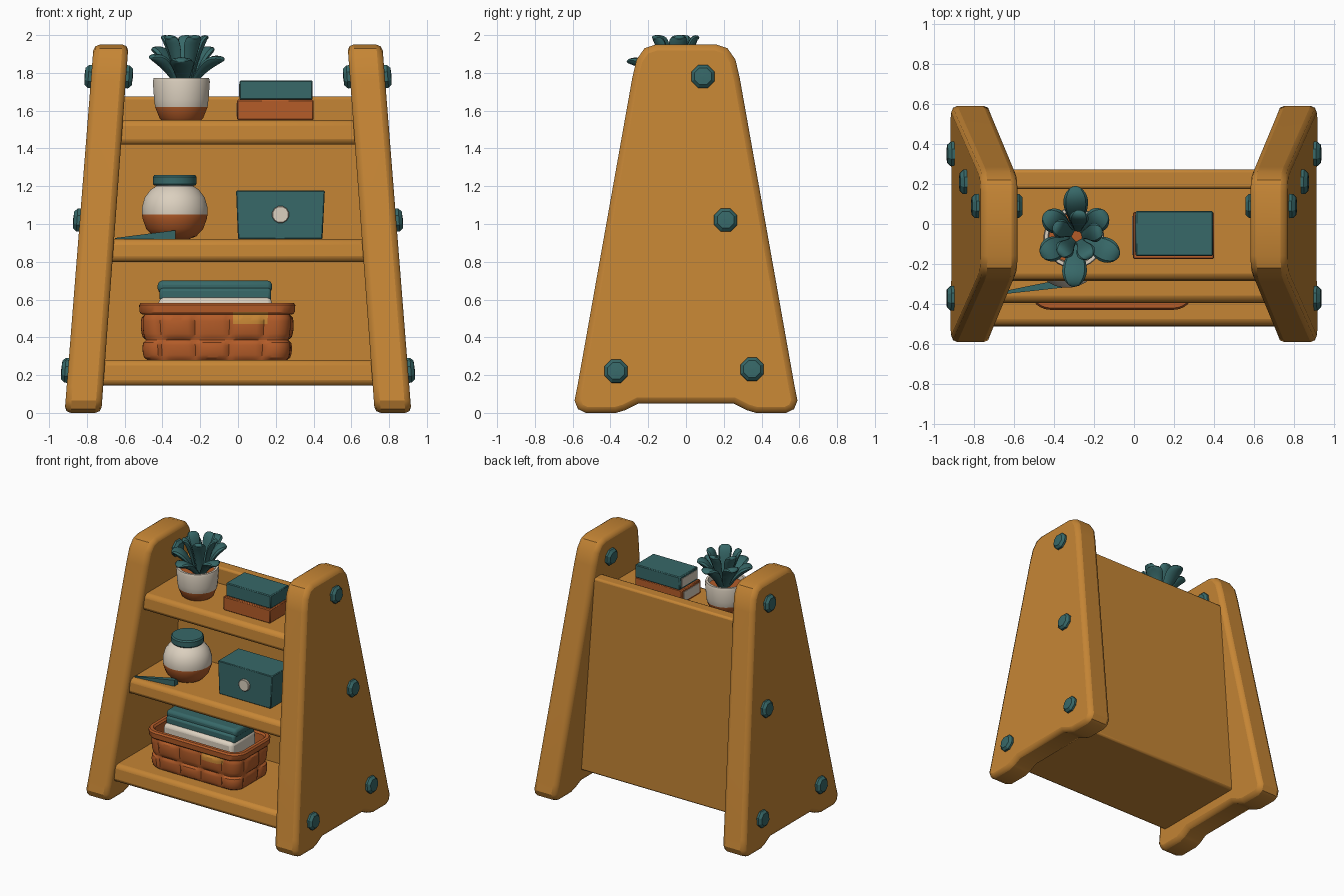
import bpy, bmesh, math
from math import pi, sin, cos, radians
from mathutils import Matrix, Vector

if "Cube" in bpy.data.objects:
    bpy.data.objects.remove(bpy.data.objects["Cube"])


def mat(name, r, g, b):
    m = bpy.data.materials.new(name)
    m.diffuse_color = (r, g, b, 1)
    m.use_nodes = True
    m.node_tree.nodes["Principled BSDF"].inputs["Base Color"].default_value = m.diffuse_color
    return m


WOOD = mat("honey_wood", 0.56, 0.235, 0.035)
TEAL = mat("dark_teal", 0.038, 0.138, 0.138)
CLAY = mat("terracotta", 0.46, 0.108, 0.022)
CREAM = mat("cream", 0.71, 0.63, 0.52)


def build(name, verts, faces, mats, bevel=0, segs=2, rule=None, matrix=None):
    me = bpy.data.meshes.new(name)
    bm = bmesh.new()
    vs = [bm.verts.new(v) for v in verts]
    for f in faces:
        bm.faces.new([vs[i] for i in f])
    bmesh.ops.remove_doubles(bm, verts=bm.verts, dist=1e-5)
    bmesh.ops.recalc_face_normals(bm, faces=bm.faces)
    if rule:
        for f in bm.faces:
            f.material_index = rule(f.calc_center_median())
    bm.to_mesh(me)
    bm.free()
    for m in mats:
        me.materials.append(m)
    ob = bpy.data.objects.new(name, me)
    bpy.context.collection.objects.link(ob)
    if matrix:
        ob.matrix_world = matrix
    if bevel:
        b = ob.modifiers.new("bevel", 'BEVEL')
        b.width, b.segments = bevel, segs
        b.limit_method, b.angle_limit = 'ANGLE', radians(50)
        b.use_clamp_overlap = False
    return ob


def prism(name, profile, left, right, m, bevel=0, segs=2):
    """Side (y, z) profile stretched between two leaning x limits."""
    n = len(profile)
    verts = [(left(z), y, z) for y, z in profile] + [(right(z), y, z) for y, z in profile]
    faces = [list(range(n)), list(range(2 * n - 1, n - 1, -1))]
    faces += [(i, (i + 1) % n, (i + 1) % n + n, i + n) for i in range(n)]
    return build(name, verts, faces, [m], bevel, segs)


def box(name, x, y, z, m, bevel=0.0, segs=2):
    prof = [(y[0], z[0]), (y[1], z[0]), (y[1], z[1]), (y[0], z[1])]
    return prism(name, prof, lambda q: x[0], lambda q: x[1], m, bevel, segs)


def loft(name, rings, mats, **kw):
    n = len(rings[0])
    verts = [p for r in rings for p in r]
    faces = [(k * n + i, k * n + (i + 1) % n, (k + 1) * n + (i + 1) % n, (k + 1) * n + i)
             for k in range(len(rings) - 1) for i in range(n)]
    faces += [list(range(n)), list(range((len(rings) - 1) * n, len(rings) * n))]
    return build(name, verts, faces, mats, **kw)


def lathe(name, profile, mats, sides=28, **kw):
    rings = [[(r * cos(2 * pi * (i + .5) / sides), r * sin(2 * pi * (i + .5) / sides), z)
              for i in range(sides)] for r, z in profile]
    return loft(name, rings, mats, **kw)


def depth(z): return 0.60 - 0.178 * z      # half depth of the side panels
def outer(z): return 0.918 - 0.079 * z
def inner(z): return 0.724 - 0.074 * z
def reach(z): return inner(z) + 0.03


# leaning side panels with feet
half = [(0.25, 0.05), (0.32, 0.015), (0.37, 0), (0.53, 0), (0.572, 0.02), (0.59, 0.065),
        (0.575, 0.14), (0.285, 1.77), (0.262, 1.87), (0.22, 1.93), (0.16, 1.95)]
outline = half + [(-y, z) for y, z in reversed(half)]
prism("side_panel_right", outline, inner, outer, WOOD, 0.032)
prism("side_panel_left", outline, lambda z: -outer(z), lambda z: -inner(z), WOOD, 0.032)

# shelves and upright back board
for label, z0, z1 in (("bottom", 0.145, 0.28), ("middle", 0.80, 0.92), ("top", 1.42, 1.55)):
    front = -depth(z0) + 0.06
    prof = [(front, z0), (0.22, z0), (0.22, z1), (front + 0.01, z1)]
    prism(label + "_shelf", prof, lambda z: -reach(z), reach, WOOD, 0.03)
prism("back_board", [(0.175, 0.145), (0.272, 0.145), (0.272, 1.675), (0.175, 1.675)],
      lambda z: -reach(z), reach, WOOD, 0.015)

# faceted bolt caps
cap = [(0.066, -0.02), (0.066, 0.015), (0.048, 0.033), (0.001, 0.036)]
for s in (1, -1):
    for i, (y, z, face, out) in enumerate([(0.09, 1.78, outer, 1), (0.09, 1.78, inner, -1),
                                           (0.21, 1.02, outer, 1), (-0.37, 0.22, outer, 1),
                                           (0.35, 0.23, outer, 1)]):
        axis = Vector((s * out, 0, out * 0.078))
        m = Matrix.Translation((s * face(z), y, z)) @ axis.to_track_quat('Z', 'Y').to_matrix().to_4x4()
        lathe(f"bolt_{'right' if s > 0 else 'left'}_{i}", cap, [TEAL], 8, matrix=m)

# two-tone plant pot
pot = [(0.10, 1.545), (0.116, 1.56), (0.14, 1.62), (0.145, 1.66), (0.152, 1.755), (0.147, 1.773),
       (0.13, 1.773), (0.125, 1.735)]
lathe("plant_pot", pot, [CREAM, CLAY], rule=lambda c: int(c.z < 1.62 or 1.73 < c.z < 1.74),
      matrix=Matrix.Translation((-0.30, -0.07, 0)))


# succulent leaves in two whorls, broad and blunt towards the tip
def leaf(name, angle, length, rise, width):
    rings = []
    for k in range(15):
        t = 1 - (1 - k / 14) ** 1.6
        w = width * max(0.03, (0.42 + 0.58 * sin(pi * min(t / 1.4, 1)) ** 2) * (1 - t ** 7) ** 0.55)
        r, z = 0.03 + (length - 0.03) * t, 1.72 + rise * sin(t * pi * 0.55)
        slope = math.atan2(rise * 0.55 * pi * cos(t * pi * 0.55), length)
        ring = []
        for j in range(10):
            a = 2 * pi * j / 10
            u, v = w * cos(a), 0.42 * w * sin(a) + 0.12 * w * abs(cos(a))
            ring.append((r - v * sin(slope), u, z + v * cos(slope)))
        rings.append(ring)
    loft(name, rings, [TEAL], matrix=Matrix.Translation((-0.285, -0.06, 0)) @ Matrix.Rotation(angle, 4, 'Z'))


for i, (deg, length, rise) in enumerate([(92, 0.25, 0.20), (146, 0.20, 0.20), (208, 0.205, 0.16),
                                         (266, 0.255, 0.14), (334, 0.235, 0.15), (38, 0.19, 0.20)]):
    leaf(f"outer_leaf_{i}", radians(deg), length, rise, 0.064)
for i in range(5):
    leaf(f"inner_leaf_{i}", 2 * pi * i / 5 + 0.2, 0.13, 0.265, 0.05)


# stacked books with page ends facing left
def book(name, x, y, z, m):
    box(name + "_cover", x, y, z, m, 0.006, 1)
    box(name + "_pages", (x[0] - 0.004, x[0] + 0.02), (y[0] + 0.02, y[1] - 0.02),
        (z[0] + 0.018, z[1] - 0.018), CREAM)


book("lower_book", (-0.005, 0.40), (-0.175, 0.06), (1.55, 1.658), CLAY)
book("upper_book", (0.008, 0.395), (-0.16, 0.065), (1.658, 1.76), TEAL)

# round jar with lid
jar = [(0.07, 0.918), (0.115, 0.935), (0.152, 0.975), (0.172, 1.03), (0.174, 1.05), (0.174, 1.09),
       (0.16, 1.14), (0.13, 1.18), (0.10, 1.20), (0.10, 1.22)]
at_jar = Matrix.Translation((-0.335, -0.145, 0))
lathe("jar", jar, [CREAM, CLAY], rule=lambda c: int(c.z < 1.05), matrix=at_jar)
lathe("jar_lid", [(0.108, 1.203), (0.116, 1.212), (0.116, 1.25), (0.108, 1.26)], [TEAL], matrix=at_jar)

# slim leaf lying along the shelf beside the jar
blade = [(-0.65, -0.35, 0.915), (-0.65, -0.335, 0.915), (-0.33, -0.27, 0.918), (-0.33, -0.315, 0.918),
         (-0.65, -0.35, 0.926), (-0.65, -0.335, 0.926), (-0.33, -0.27, 0.967), (-0.33, -0.315, 0.967)]
build("fallen_leaf", blade, [(0, 1, 2, 3), (7, 6, 5, 4), (0, 4, 5, 1), (1, 5, 6, 2), (2, 6, 7, 3),
                             (3, 7, 4, 0)], [TEAL])

# keepsake box with flat round clasp
prism("storage_box", [(-0.235, 0.92), (0.02, 0.92), (0.02, 1.177), (-0.235, 1.177)],
      lambda z: 0.0 - 0.04 * (z - 0.92), lambda z: 0.447 + 0.05 * (z - 0.92), TEAL, 0.005, 1)
lathe("box_clasp", [(0.046, -0.01), (0.046, 0.014), (0.042, 0.018)], [CREAM], 12,
      matrix=Matrix.Translation((0.225, -0.235, 1.05)) @ Matrix.Rotation(pi / 2, 4, 'X'))


# woven basket
def around(s, hx, hy, r=0.08):
    """Point and outward normal at fraction s along a rounded rectangle."""
    cx, cy, q = hx - r, hy - r, pi * r / 2
    centres = [(-cx, -cy), (cx, -cy), (cx, cy), (-cx, cy)]
    d = s * (4 * (cx + cy) + 4 * q)
    for k in range(4):
        ang, side = (k - 1) * pi / 2, 2 * (cy if k % 2 else cx)
        c, n = centres[k], (cos(ang), sin(ang))
        if d <= side:
            return c[0] - n[1] * d + n[0] * r, c[1] + n[0] * d + n[1] * r, n
        d -= side
        if d <= q or k == 3:
            c, a = centres[(k + 1) % 4], ang + d / r
            return c[0] + cos(a) * r, c[1] + sin(a) * r, (cos(a), sin(a))
        d -= q


def basket_ring(z, offset):
    ring = []
    for i in range(120):
        x, y, n = around(i / 120, 0.37 + 0.06 * (z - 0.28), 0.19 + 0.06 * (z - 0.28))
        o = offset(i)
        ring.append((-0.11 + x + n[0] * o, -0.195 + y + n[1] * o, z))
    return ring


rings = []
for row, (za, zb) in enumerate(((0.28, 0.385), (0.385, 0.52))):
    for k in range(9):
        v = sin(pi * k / 8) ** 0.35 if 0 < k < 8 else 0
        rings.append(basket_ring(za + (zb - za) * k / 8 + (0.0005 if k == 0 and row else 0),
                     lambda i: v * (max(0, sin(pi * (i % 10) / 10)) ** 0.35)
                     * (0.024 if (i // 10 + row) % 2 else 0.014)))
for z, o in ((0.523, 0.018), (0.535, 0.026), (0.57, 0.026), (0.583, 0.016), (0.583, -0.008),
             (0.57, -0.018), (0.42, -0.018)):
    rings.append(basket_ring(z, lambda i: o))
loft("woven_basket", rings, [CLAY, WOOD],
     rule=lambda c: int(c.y < -0.37 and -0.03 < c.x < 0.15 and 0.47 < c.z < 0.53))

# folded cloths in the basket
box("cream_cloth", (-0.42, 0.18), (-0.33, -0.03), (0.43, 0.61), CREAM, 0.025)
box("teal_cloth_lower", (-0.415, 0.175), (-0.30, -0.04), (0.59, 0.66), TEAL, 0.015)
box("teal_cloth_upper", (-0.425, 0.18), (-0.285, -0.04), (0.635, 0.70), TEAL, 0.022)

# smooth the rounded parts, keep edges crisp
for ob in bpy.context.collection.objects:
    ob.select_set(True)
    bpy.context.view_layer.objects.active = ob
bpy.ops.object.shade_smooth_by_angle(angle=radians(32))
